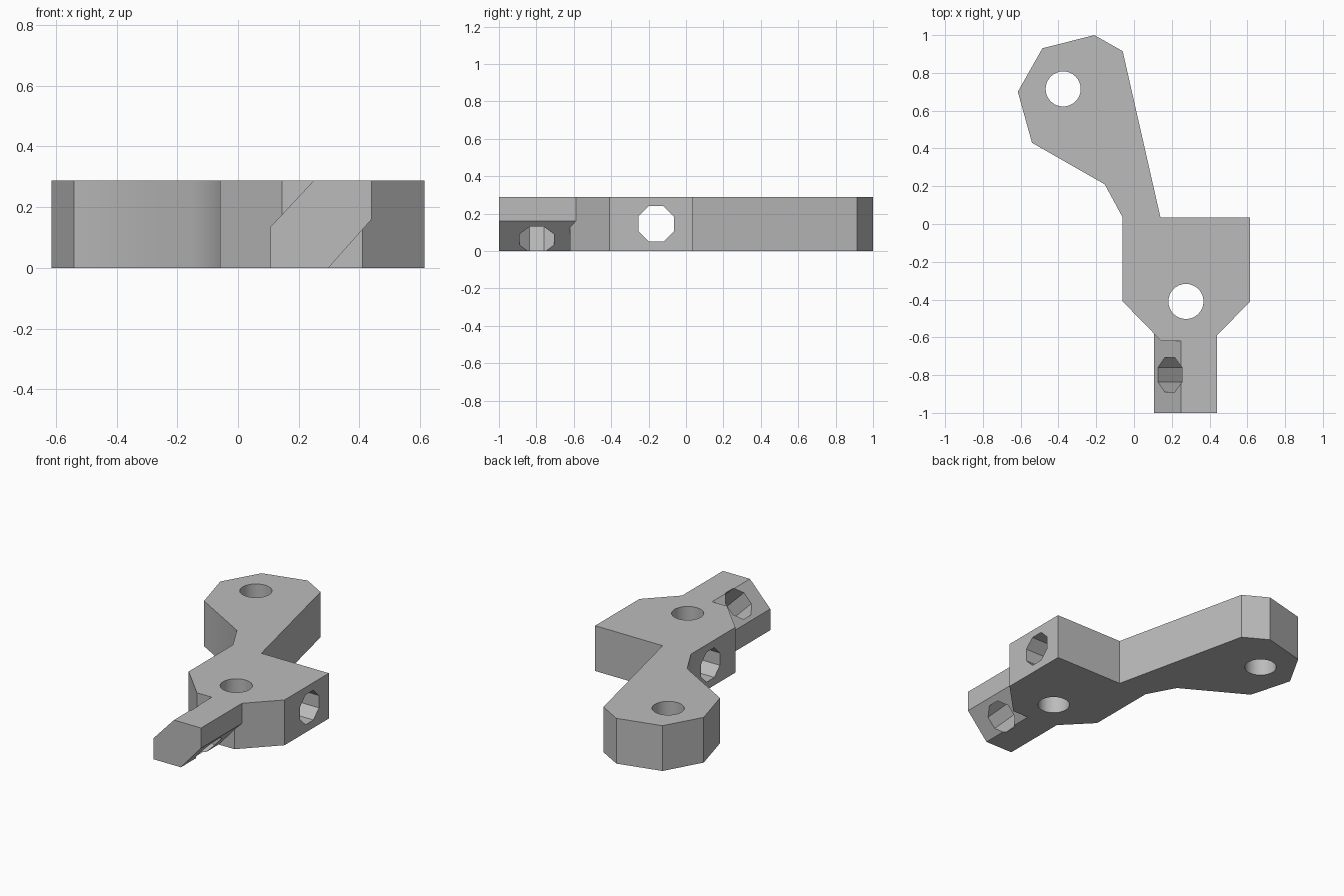
import bpy
import bmesh
import math
from mathutils import Vector

cube = bpy.data.objects.get("Cube")
if cube:
    bpy.data.objects.remove(cube, do_unlink=True)

HEIGHT = 0.288

grey = bpy.data.materials.new("light grey")
grey.use_nodes = True
colour = (0.5, 0.5, 0.5, 1)
grey.diffuse_color = colour
grey.node_tree.nodes["Principled BSDF"].inputs["Base Color"].default_value = colour


def prism(name, profile, offset):
    """Extrude a closed 3D profile along an offset vector."""
    bm = bmesh.new()
    face = bm.faces.new([bm.verts.new(p) for p in profile])
    result = bmesh.ops.extrude_face_region(bm, geom=[face])
    verts = [g for g in result["geom"] if isinstance(g, bmesh.types.BMVert)]
    bmesh.ops.translate(bm, verts=verts, vec=offset)
    bmesh.ops.recalc_face_normals(bm, faces=bm.faces)
    mesh = bpy.data.meshes.new(name)
    bm.to_mesh(mesh)
    bm.free()
    mesh.materials.append(grey)
    obj = bpy.data.objects.new(name, mesh)
    bpy.context.collection.objects.link(obj)
    return obj


def hole(name, centre, axis, side, sides, radius, turn=0):
    """Straight cutter through centre; side is perpendicular to axis."""
    c, a, u = Vector(centre), Vector(axis).normalized(), Vector(side)
    v = a.cross(u)
    angles = [math.tau * (i + turn) / sides for i in range(sides)]
    start = c - a
    ring = [start + radius * (math.cos(t) * u + math.sin(t) * v) for t in angles]
    return prism(name, ring, a * 2)


def combine(target, other, operation):
    mod = target.modifiers.new(other.name, "BOOLEAN")
    mod.object, mod.operation, mod.solver = other, operation, "EXACT"
    bpy.context.view_layer.objects.active = target
    bpy.ops.object.modifier_apply(modifier=mod.name)
    bpy.data.objects.remove(other, do_unlink=True)


# Bent arm and wide body share one flat outline
outline = [(-0.615, 0.70), (-0.54, 0.43), (-0.155, 0.21), (-0.06, 0.035),
           (-0.06, -0.41), (0.145, -0.62), (0.41, -0.62), (0.615, -0.41),
           (0.615, 0.035), (0.14, 0.035), (-0.06, 0.915), (-0.21, 1.0),
           (-0.485, 0.93)]
bracket = prism("bracket", [(x, y, 0) for x, y in outline], (0, 0, HEIGHT))

# Tongue with two opposite corners bevelled off
section = [(0.107, 0), (0.107, 0.135), (0.25, HEIGHT), (0.44, HEIGHT),
           (0.44, 0.16), (0.298, 0)]
tongue = prism("tongue", [(x, -1, z) for x, z in section], (0, 0.5, 0))
combine(bracket, tongue, "UNION")

# Round mounting holes, octagonal cross hole, slanted tongue hole
octagon = 0.095 / math.cos(math.pi / 8)
for cutter in (
    hole("arm_hole", (-0.375, 0.715, 0), (0, 0, 1), (1, 0, 0), 32, 0.093),
    hole("body_hole", (0.275, -0.41, 0), (0, 0, 1), (1, 0, 0), 32, 0.093),
    hole("cross_hole", (0.28, -0.16, 0.145), (1, 0, 0), (0, 1, 0), 8, octagon, 0.5),
    hole("tongue_hole", (0.268, -0.798, 0.145), (1, 0, -1), (0, 1, 0), 8,
         octagon * 0.97, 0.5),
):
    combine(bracket, cutter, "DIFFERENCE")

# Soft bend on the arm, crisp edges elsewhere
bpy.ops.object.select_all(action="DESELECT")
bracket.select_set(True)
bpy.context.view_layer.objects.active = bracket
bpy.ops.object.shade_smooth_by_angle(angle=math.radians(35))
